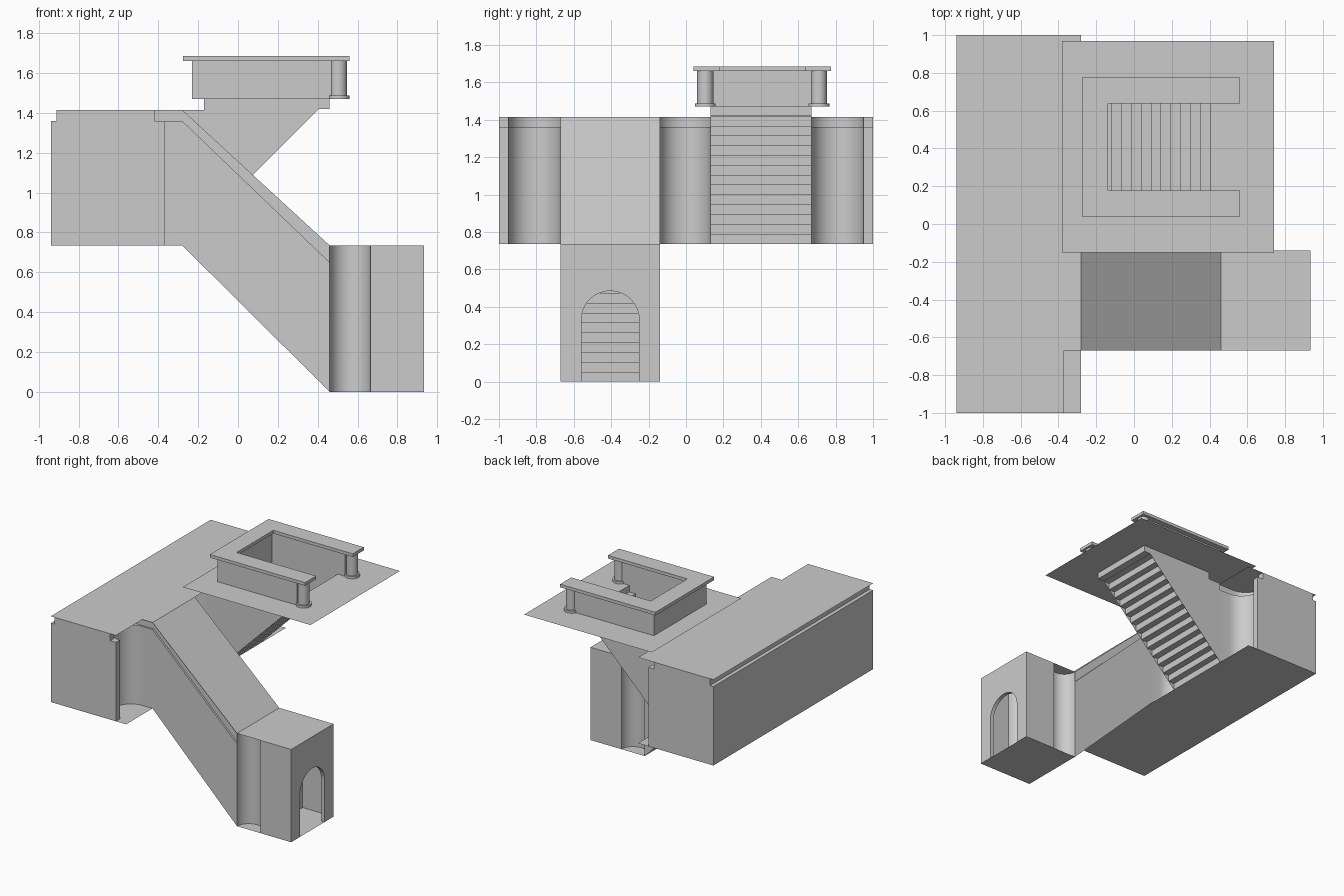
import bpy
from math import cos, sin, pi, radians

if "Cube" in bpy.data.objects:
    bpy.data.objects.remove(bpy.data.objects["Cube"], do_unlink=True)

concrete = bpy.data.materials.new("concrete_grey")
concrete.use_nodes = True
GREY = (0.6, 0.6, 0.6, 1)
concrete.diffuse_color = GREY
concrete.node_tree.nodes["Principled BSDF"].inputs["Base Color"].default_value = GREY


def build(name, verts, faces):
    mesh = bpy.data.meshes.new(name)
    mesh.from_pydata(verts, [], faces)
    mesh.materials.append(concrete)
    obj = bpy.data.objects.new(name, mesh)
    bpy.context.collection.objects.link(obj)
    bpy.ops.object.select_all(action='DESELECT')
    obj.select_set(True)
    bpy.context.view_layer.objects.active = obj
    bpy.ops.object.shade_smooth_by_angle(angle=radians(30))
    return obj


def face(name, pts):
    return build(name, pts, [tuple(range(len(pts)))])


def loft(name, rows):
    """Sheet through rows of equally many points."""
    n = len(rows[0])
    faces = [(r * n + i, r * n + i + 1, (r + 1) * n + i + 1, (r + 1) * n + i)
             for r in range(len(rows) - 1) for i in range(n - 1)]
    return build(name, [p for row in rows for p in row], faces)


def level(path, z):
    return [(x, y, z) for x, y in path]


def rect(name, x0, x1, y0, y1, z):
    return face(name, level([(x0, y0), (x1, y0), (x1, y1), (x0, y1)], z))


def prism(name, outline, z0, z1):
    n = len(outline)
    faces = [tuple(reversed(range(n))), tuple(range(n, 2 * n))]
    faces += [(i, (i + 1) % n, (i + 1) % n + n, i + n) for i in range(n)]
    return build(name, level(outline, z0) + level(outline, z1), faces)


def steps(name, x, z, run, rise, count, y0, y1):
    """Folded stair sheet climbing from x, z."""
    line = [(x, z)]
    for i in range(count):
        line.append((x + i * run, z + (i + 1) * rise))
        line.append((x + (i + 1) * run, z + (i + 1) * rise))
    return loft(name, [[(a, y, b) for a, b in line] for y in (y0, y1)])


# Main dimensions
BACK, EDGE, DOOR = -0.94, -0.37, -0.28
FLOOR, LEDGE, ROOF, GROUND = 0.735, 1.36, 1.415, 1.47
FRONT_Y = (-0.67, -0.14)      # lower stair tunnel
REAR_Y = (0.13, 0.67)         # stair to the street
FOOT, END = 0.46, 0.935
ARC = 16


def niche(edge, y0, y1):
    c, r = (y0 + y1) / 2, (y1 - y0) / 2
    return [(edge - r * sin(pi * i / ARC), c - r * cos(pi * i / ARC))
            for i in range(ARC + 1)]


def outer_path(edge, back, t):
    a, b = FRONT_Y[0] + t, REAR_Y[1] - t
    path = [(DOOR, a)] + niche(edge, -0.95, a)[::-1]
    path += [(edge, -1), (back, -1), (back, 1), (edge, 1)]
    return path + niche(edge, b, 0.95)[::-1] + [(DOOR, b)]


def middle_path(edge, back, t):
    a, b = FRONT_Y[1] - t, REAR_Y[0] + t
    return [(DOOR, a)] + niche(edge, a, b) + [(DOOR, b)]


# Underground hall: walls with hollow round corners and a recessed top band
for name, path in (("hall_outer_wall", outer_path), ("hall_middle_wall", middle_path)):
    wall, band = path(EDGE, BACK, 0), path(EDGE - 0.05, BACK + 0.03, 0.015)
    loft(name, [level(wall, FLOOR), level(wall, LEDGE),
                level(band, LEDGE), level(band, ROOF)])
rect("hall_floor", BACK, DOOR, -1, 1, FLOOR)
face("hall_roof", level([
    (BACK, -1), (EDGE, -1), (EDGE, FRONT_Y[0]), (DOOR, FRONT_Y[0]),
    (DOOR, 1), (BACK, 1)], ROOF))

# Sloping tunnel down to the lower lobby
for side, y, t in (("front", FRONT_Y[0], 0.015), ("rear", FRONT_Y[1], -0.015)):
    loft("tunnel_wall_" + side, [
        [(DOOR, y, FLOOR), (DOOR, y, LEDGE), (DOOR, y + t, LEDGE), (DOOR, y + t, ROOF)],
        [(FOOT, y, 0), (FOOT, y, 0.65), (FOOT, y + t, 0.65), (FOOT, y + t, FLOOR)]])
loft("tunnel_roof", [[(DOOR, y, ROOF), (FOOT, y, FLOOR)] for y in FRONT_Y])
steps("tunnel_steps", FOOT, 0, (DOOR - FOOT) / 14, FLOOR / 14, 14, *FRONT_Y)

# Lower lobby with hollow corners beside the tunnel
rect("lobby_floor", FOOT, END, *FRONT_Y, 0)
rect("lobby_roof", FOOT, END, *FRONT_Y, FLOOR)
for side, y, s in (("front", FRONT_Y[0], 1), ("rear", FRONT_Y[1], -1)):
    r = 0.1025
    path = [(FOOT + r - r * cos(pi * i / ARC), y + s * r * sin(pi * i / ARC))
            for i in range(ARC + 1)] + [(END, y)]
    loft("lobby_wall_" + side, [level(path, 0), level(path, FLOOR)])

# Arched doorway and its reveal
mid, half, spring = -0.405, 0.155, 0.33
arch = [(mid - half, 0)]
arch += [(mid - half * cos(pi * i / ARC), spring + half * sin(pi * i / ARC))
         for i in range(ARC + 1)] + [(mid + half, 0)]
y0, y1 = FRONT_Y
face("lobby_end_wall", [(END, y, z) for y, z in
                        [(y0, 0)] + arch + [(y1, 0), (y1, FLOOR), (y0, FLOOR)]])
loft("arch_reveal", [[(x, y, z) for y, z in arch] for x in (END, END - 0.03)])

# Street stair: side walls, steps and landing
WELL, TOP, LIP = -0.17, 0.405, 0.46
outline = [(DOOR, FLOOR), (TOP, 1.42), (LIP, 1.42), (LIP, GROUND),
           (WELL, GROUND), (WELL, ROOF), (DOOR, ROOF)]
for side, y in zip(("front", "rear"), REAR_Y):
    face("street_stair_wall_" + side, [(x, y, z) for x, z in outline])
steps("street_steps", DOOR, FLOOR, (TOP - DOOR) / 13, (GROUND - FLOOR) / 14, 14, *REAR_Y)
loft("landing_underside", [[(TOP, y, 1.42), (LIP, y, 1.42), (LIP, y, GROUND)]
                           for y in REAR_Y])
loft("stairwell_header", [[(DOOR, y, ROOF), (WELL, y, ROOF), (WELL, y, GROUND)]
                          for y in REAR_Y])

# Street pavement with the stairwell opening
xs, ys = (-0.38, WELL, TOP, 0.74), (-0.15, *REAR_Y, 0.97)
pavement = [(x, y, GROUND) for y in ys for x in xs]
build("pavement", pavement, [
    (j * 4 + i, j * 4 + i + 1, j * 4 + i + 5, j * 4 + i + 4)
    for j in range(3) for i in range(3) if (i, j) != (1, 1)])


def u_shape(x0, x1, y0, y1, thick):
    return [(x0, y0), (x1, y0), (x1, y0 + thick), (x0 + thick, y0 + thick),
            (x0 + thick, y1 - thick), (x1, y1 - thick), (x1, y1), (x0, y1)]


# Parapet around three sides, coping, and round end posts
prism("parapet", u_shape(-0.23, 0.47, 0.07, 0.73, 0.06), GROUND, 1.66)
prism("parapet_coping", u_shape(-0.275, 0.56, 0.04, 0.775, 0.138), 1.66, 1.685)
for side, y in (("front", 0.103), ("rear", 0.71)):
    for part, r, z0, z1 in (("post", 0.043, GROUND, 1.66),
                            ("post_base", 0.056, GROUND, 1.488)):
        circle = [(0.504 + r * cos(pi * i / ARC), y + r * sin(pi * i / ARC))
                  for i in range(2 * ARC)]
        prism(part + "_" + side, circle, z0, z1)
